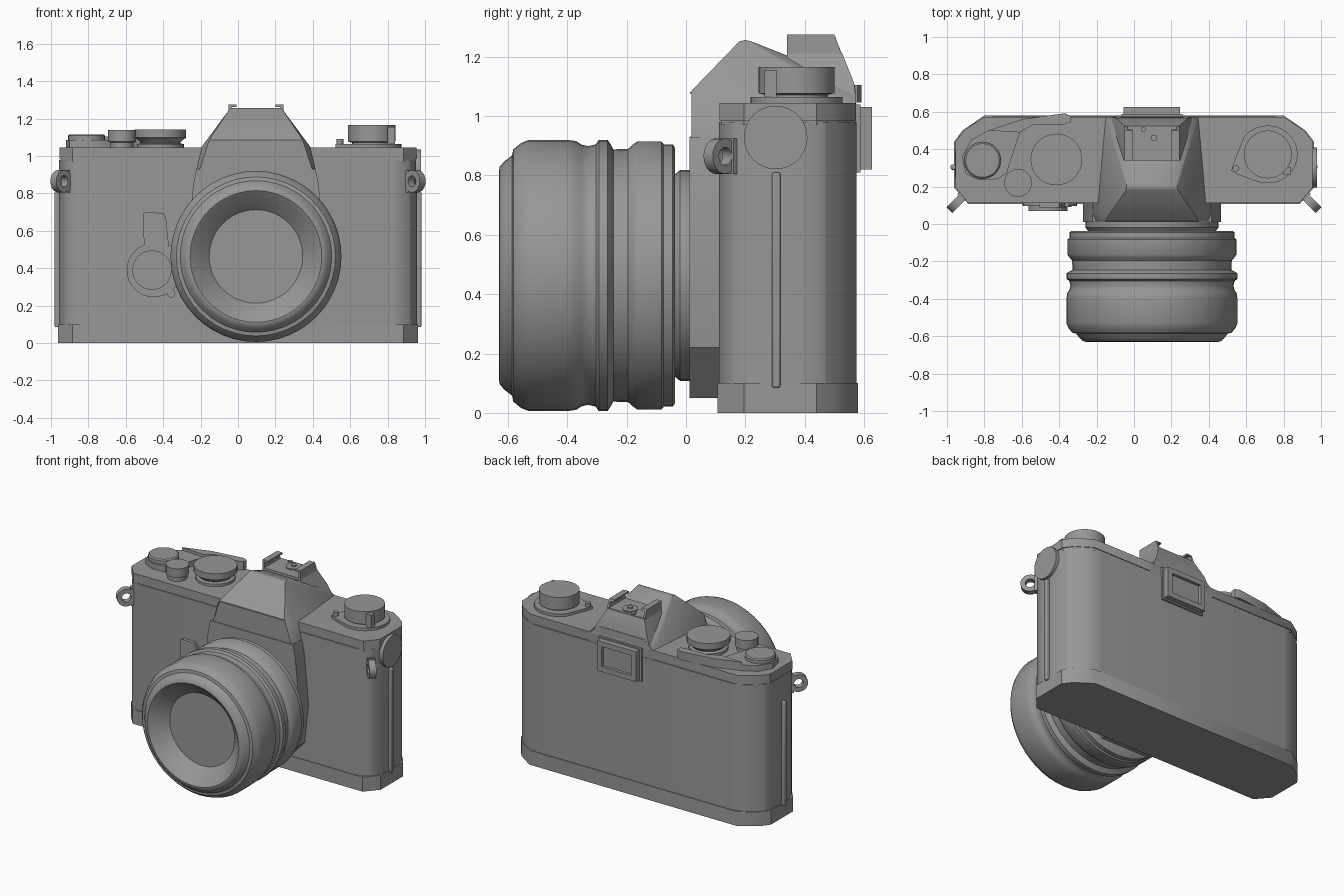
import bpy, bmesh
from math import sin, cos, pi
from mathutils import Vector

CX, CZ = 0.096, 0.463   # lens axis

# Dark grey finish shared by every part
GREY = bpy.data.materials.new("dark_grey")
GREY.diffuse_color = (0.31, 0.31, 0.31, 1)


def finish(name, bm):
    bmesh.ops.remove_doubles(bm, verts=bm.verts, dist=1e-5)
    bmesh.ops.recalc_face_normals(bm, faces=bm.faces)
    me = bpy.data.meshes.new(name)
    bm.to_mesh(me)
    bm.free()
    me.materials.append(GREY)
    ob = bpy.data.objects.new(name, me)
    bpy.context.collection.objects.link(ob)
    return ob


def extrude(name, pts, axis, a, b, bevel=0.0):
    """Extrude a 2D outline along an axis between a and b."""
    put = {'z': lambda u, v, w: (u, v, w), 'y': lambda u, v, w: (u, w, v),
           'x': lambda u, v, w: (w, u, v)}[axis]
    bm = bmesh.new()
    lo = [bm.verts.new(put(u, v, a)) for u, v in pts]
    hi = [bm.verts.new(put(u, v, b)) for u, v in pts]
    bm.faces.new(lo)
    bm.faces.new(hi)
    for i in range(len(pts)):
        j = (i + 1) % len(pts)
        bm.faces.new((lo[i], lo[j], hi[j], hi[i]))
    ob = finish(name, bm)
    if bevel:
        m = ob.modifiers.new("bevel", 'BEVEL')
        m.width, m.segments = bevel, 2
    return ob


def box(name, x0, x1, y0, y1, z0, z1, bevel=0.0):
    return extrude(name, [(x0, y0), (x1, y0), (x1, y1), (x0, y1)], 'z', z0, z1, bevel)


def lathe(name, prof, centre, axis=(0, 0, 1), n=32, closed=False):
    """Revolve (radius, height) points about an axis."""
    rot = Vector(axis).to_track_quat('Z', 'Y')
    c = Vector(centre)
    bm = bmesh.new()
    rings = [[bm.verts.new(c + rot @ Vector((r * cos(2 * pi * k / n), r * sin(2 * pi * k / n), h)))
              for k in range(n)] for r, h in prof]
    pairs = list(zip(rings, rings[1:]))
    if closed:
        pairs.append((rings[-1], rings[0]))
    else:
        bm.faces.new(rings[0])
        bm.faces.new(rings[-1])
    for p, q in pairs:
        for k in range(n):
            j = (k + 1) % n
            bm.faces.new((p[k], p[j], q[j], q[k]))
    return finish(name, bm)


def hull(name, half_pts):
    """Convex solid mirrored about the lens axis."""
    bm = bmesh.new()
    for w, y, z in half_pts:
        for s in (-1, 1):
            bm.verts.new((CX + s * w, y, z))
    bmesh.ops.convex_hull(bm, input=bm.verts)
    bmesh.ops.dissolve_limit(bm, angle_limit=0.02, verts=bm.verts, edges=bm.edges)
    return finish(name, bm)


def footprint(d):
    right = [(0.885, 0.113 - d), (0.955 + d, 0.195), (0.955 + d, 0.44), (0.91 + d, 0.50), (0.80, 0.573 + d)]
    return right + [(-x, y) for x, y in reversed(right)]


def soften(pts, dist):
    """Cut each corner of an outline."""
    out = []
    for i, p in enumerate(pts):
        p = Vector(p)
        for q in (Vector(pts[i - 1]), Vector(pts[(i + 1) % len(pts)])):
            out.append(tuple(p + (q - p).normalized() * min(dist, 0.4 * (q - p).length)))
    return out


# Body shells
extrude("bottom_plate", footprint(0.007), 'z', 0, 0.10)
extrude("body", soften(soften(footprint(0.002), 0.04), 0.015), 'z', 0.10, 0.98)
extrude("top_plate", footprint(0.0), 'z', 0.985, 1.045)
extrude("top_seam", footprint(-0.006), 'z', 0.97, 0.99)

# Mount block behind the lens, tapering up to the finder housing
half = [(0.18, 0.05), (0.34, 0.22), (0.37, 0.50), (0.335, 0.85), (0.318, 0.93)]
extrude("mount_block", [(CX + w, z) for w, z in half] + [(CX - w, z) for w, z in reversed(half)],
        'y', 0.012, 0.30)

# Finder housing and the wedge that carries the accessory shoe
hull("finder_housing", [
    (0.318, 0.06, 0.93), (0.30, 0.018, 0.93), (0.29, 0.06, 1.05), (0.25, 0.018, 1.085), (0.285, 0.10, 1.05),
    (0.25, 0.573, 1.04), (0.29, 0.50, 0.93), (0.14, 0.18, 1.252), (0.135, 0.20, 1.257), (0.135, 0.225, 1.25),
    (0.14, 0.44, 1.165), (0.17, 0.57, 1.10), (0.25, 0.573, 0.93)])
hull("shoe_wedge", [(0.144, 0.34, 1.215), (0.144, 0.525, 1.215), (0.195, 0.567, 1.11), (0.23, 0.574, 1.04),
                    (0.21, 0.36, 1.04), (0.16, 0.34, 1.17)])
for z, w in ((0.93, 0.30), (1.08, 0.252)):
    box("housing_trim", CX - w, CX + w, 0.014, 0.05, z - 0.004, z + 0.001)

# Accessory shoe
box("shoe_floor", -0.05, 0.242, 0.34, 0.523, 1.20, 1.221)
for s in (-1, 1):
    for nm, a, b, z0 in (("shoe_rail", 0.132, 0.146, 1.21), ("shoe_lip", 0.105, 0.146, 1.262)):
        extrude(nm, [(0.34, z0), (0.34, 1.275), (0.50, 1.275), (0.525 if z0 < 1.25 else 0.506, z0)], 'x',
                CX + s * a, CX + s * b)
lathe("shoe_contact", [(0.05, 0), (0.05, 0.014)], (0.107, 0.46, 1.215), n=24)
lathe("shoe_contact_pin", [(0.017, 0), (0.017, 0.024)], (0.107, 0.46, 1.215), n=16)
lathe("shoe_small_contact", [(0.014, 0), (0.014, 0.015)], (0.05, 0.505, 1.215), n=12)

# Eyepiece
box("eyepiece_plate", -0.068, 0.26, 0.56, 0.588, 0.81, 1.04)
for x0, x1, z0, z1 in [(-0.055, -0.02, 0.82, 1.03), (0.212, 0.247, 0.82, 1.03),
                       (-0.02, 0.212, 0.82, 0.855), (-0.02, 0.212, 0.995, 1.03)]:
    box("eyepiece_frame", x0, x1, 0.58, 0.626, z0, z1)
box("eyepiece_glass", -0.02, 0.212, 0.58, 0.606, 0.855, 0.995)

# Lens barrel, rings and recessed glass
lens = [(0.34, -0.037), (0.43, -0.037), (0.442, -0.045), (0.442, -0.075), (0.451, -0.082), (0.451, -0.165),
        (0.442, -0.178), (0.427, -0.195), (0.425, -0.245), (0.445, -0.256), (0.457, -0.264), (0.457, -0.294),
        (0.442, -0.304), (0.436, -0.33), (0.441, -0.352), (0.453, -0.37), (0.457, -0.40), (0.457, -0.53),
        (0.447, -0.555), (0.425, -0.582), (0.405, -0.586), (0.385, -0.612), (0.366, -0.628), (0.352, -0.63),
        (0.34, -0.622), (0.25, -0.53)]
barrel = lathe("lens_barrel", [(r, -y) for r, y in lens], (CX, 0, CZ), (0, -1, 0), n=48)
lathe("lens_mount_ring", [(0.335, 0.045), (0.355, 0.02), (0.355, -0.018)], (CX, 0, CZ), (0, -1, 0), n=48)

# Shutter, speed and advance dials
lathe("advance_dial", [(0.085, 0), (0.085, 0.035), (0.098, 0.04), (0.098, 0.066), (0.09, 0.073)],
      (-0.81, 0.34, 1.043))
lathe("shutter_button", [(0.062, 0), (0.062, 0.03), (0.074, 0.034), (0.074, 0.096)], (-0.62, 0.22, 1.043))
lathe("speed_dial", [(0.125, 0), (0.125, 0.02), (0.105, 0.026), (0.115, 0.04), (0.138, 0.055), (0.138, 0.098)],
      (-0.415, 0.345, 1.043))
extrude("lever_plate", [(-0.90, 0.27), (-0.92, 0.36), (-0.87, 0.45), (-0.78, 0.50), (-0.60, 0.56),
                        (-0.54, 0.53), (-0.61, 0.49), (-0.66, 0.34), (-0.68, 0.27), (-0.73, 0.24),
                        (-0.83, 0.235)], 'z', 1.04, 1.085)
extrude("advance_lever", [(-0.78, 0.50), (-0.60, 0.56), (-0.37, 0.592), (-0.338, 0.578), (-0.338, 0.545),
                          (-0.37, 0.533), (-0.54, 0.53), (-0.61, 0.49)], 'z', 1.046, 1.105)

# Rewind knob with teardrop flange
RX, RY = 0.715, 0.372
arc = [(RX + 0.16 * cos(a), RY + 0.155 * sin(a)) for a in [(-110 + 14 * i) * pi / 180 for i in range(19)]]
extrude("rewind_flange", arc + [(0.53, 0.32), (0.52, 0.285), (0.545, 0.268)], 'z', 1.04, 1.064)
lathe("rewind_knob", [(0.105, 0), (0.105, 0.025), (0.128, 0.03), (0.128, 0.118)], (RX, RY, 1.047))
lathe("rewind_pin", [(0.018, 0), (0.018, 0.04)], (0.545, 0.297, 1.05), n=16)
box("rewind_crank", RX + 0.085, RX + 0.125, 0.265, 0.305, 1.065, 1.155)

# Self-timer on the front
lathe("timer_base", [(0.145, 0), (0.145, 0.024)], (-0.45, 0.12, 0.39), (0, -1, 0))
lathe("timer_hub", [(0.105, 0), (0.105, 0.052)], (-0.46, 0.122, 0.39), (0, -1, 0))
extrude("timer_lever", [(-0.50, 0.44), (-0.508, 0.69), (-0.49, 0.70), (-0.40, 0.695), (-0.385, 0.67),
                        (-0.37, 0.52), (-0.36, 0.44)], 'y', 0.088, 0.12)
lathe("timer_stud", [(0.022, 0), (0.022, 0.03)], (-0.357, 0.12, 0.265), (0, -1, 0), n=16)
lathe("release_stud", [(0.022, 0), (0.022, 0.03)], (-0.365, 0.12, 0.50), (0, -1, 0), n=16)

# Strap lugs and side hinge bars, both ends
for s in (-1, 1):
    lathe("strap_lug", [(0.03, -0.022), (0.06, -0.022), (0.06, 0.022), (0.03, 0.022)],
          (s * 0.945, 0.117, 0.865), (s, 1, 0), n=24, closed=True)
    extrude("lug_foot", [(s * 0.885, 0.15), (s * 0.92, 0.185), (s * 0.945, 0.16), (s * 0.91, 0.125)],
            'z', 0.805, 0.925)
    box("hinge_bar", s * 0.95, s * 0.98, 0.29, 0.318, 0.085, 0.81, 0.006)

# Side cover disc
lathe("side_disc", [(0.107, 0), (0.107, 0.028)], (0.95, 0.302, 0.928), (1, 0, 0))

# Smooth shading with crisp edges; the barrel is smooth throughout
bpy.ops.object.select_all(action='SELECT')
bpy.context.view_layer.objects.active = barrel
bpy.ops.object.shade_smooth_by_angle(angle=0.62)
bpy.ops.object.select_all(action='DESELECT')
barrel.select_set(True)
bpy.ops.object.shade_smooth_by_angle(angle=1.2)
